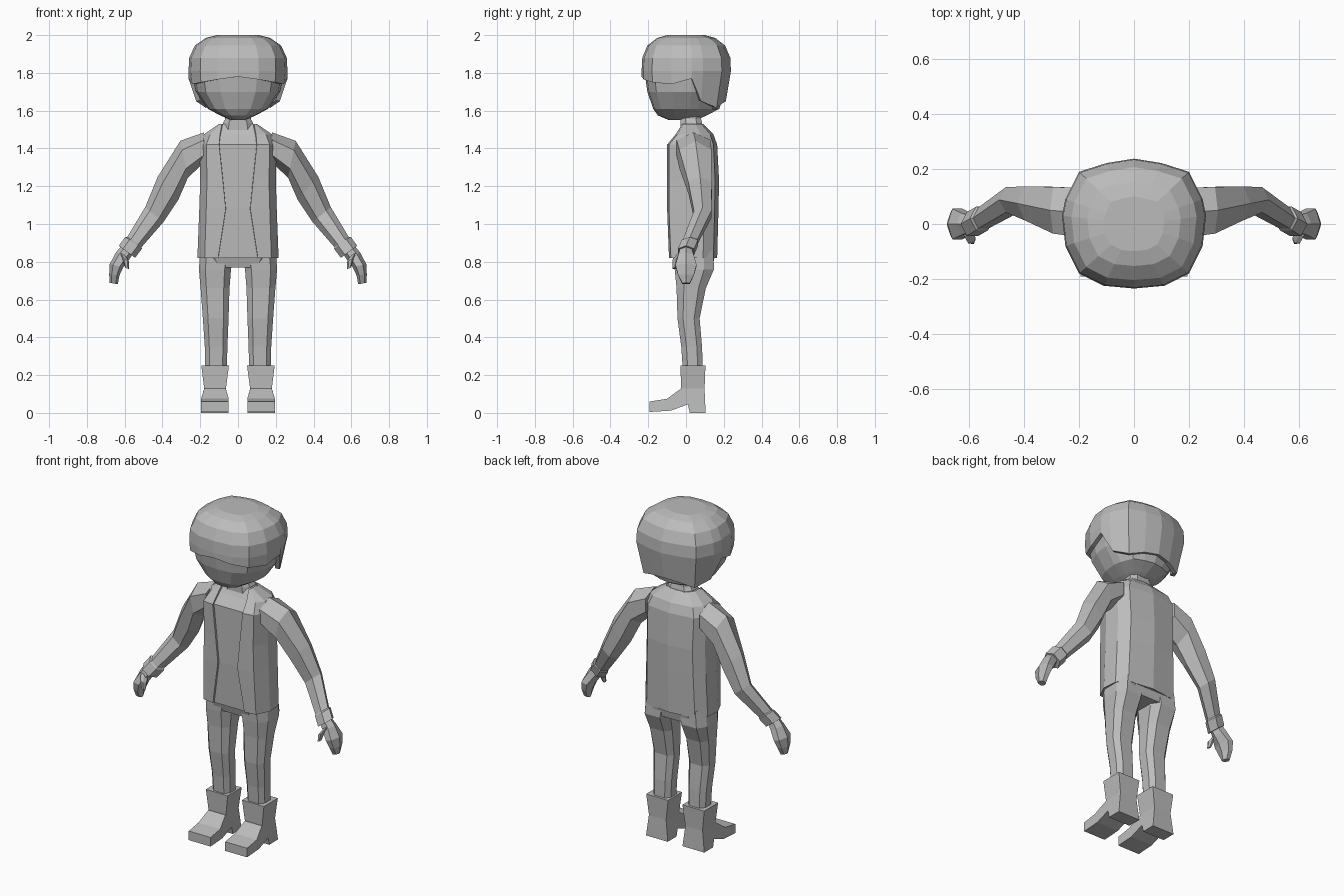
import bpy, bmesh, math
from mathutils import Vector

if "Cube" in bpy.data.objects:
    bpy.data.objects.remove(bpy.data.objects["Cube"])

grey = bpy.data.materials.new("light grey")
grey.diffuse_color = (0.5, 0.5, 0.5, 1)
grey.use_nodes = True
grey.node_tree.nodes["Principled BSDF"].inputs["Base Color"].default_value = grey.diffuse_color


def finish(name, bm, mirror=False, thick=0):
    bmesh.ops.recalc_face_normals(bm, faces=bm.faces)
    me = bpy.data.meshes.new(name)
    bm.to_mesh(me)
    bm.free()
    me.materials.append(grey)
    ob = bpy.data.objects.new(name, me)
    bpy.context.collection.objects.link(ob)
    if thick:
        m = ob.modifiers.new("thickness", 'SOLIDIFY')
        m.thickness, m.offset = thick, -1
    if mirror:
        ob.modifiers.new("mirror", 'MIRROR').use_clip = False
    return ob


def loft(name, rings, closed=True, caps=(True, True), **kw):
    """Bridge a list of point rings into a faceted skin."""
    bm = bmesh.new()
    vs = [[bm.verts.new(p) for p in r] for r in rings]
    n = len(vs[0])
    for a, b in zip(vs, vs[1:]):
        for i in range(n if closed else n - 1):
            j = (i + 1) % n
            bm.faces.new((a[i], a[j], b[j], b[i]))
    if closed and caps[0]:
        bm.faces.new(vs[0])
    if closed and caps[1]:
        bm.faces.new(vs[-1])
    return finish(name, bm, **kw)


def full(half):
    """Complete a half ring running from front centre to back centre."""
    return half + [(-x, y, z) for x, y, z in reversed(half) if x > 1e-6]


def box8(z, x0, x1, y0, y1):
    """Chamfered box section."""
    cx, cy, hx, hy = (x0 + x1) / 2, (y0 + y1) / 2, (x1 - x0) / 2, (y1 - y0) / 2
    s = [(1, .5), (.6, 1), (-.6, 1), (-1, .5), (-1, -.5), (-.6, -1), (.6, -1), (1, -.5)]
    return [(cx + a * hx, cy + b * hy, z) for a, b in s]


def hexa(c, ux, uz, hy):
    """Six-sided limb section: width along (ux, 0, uz), depth along y."""
    out = []
    for k in range(6):
        a = k * math.pi / 3
        out.append(Vector(c) + Vector((ux * math.cos(a), hy / .866 * math.sin(a), uz * math.cos(a))))
    return out


# Head outline, front centre to back centre
skull = [(0, -.235), (.11, -.225), (.2, -.18), (.25, -.08), (.262, .03),
         (.25, .09), (.2, .19), (.1, .222), (0, .238)]

# Hair shell with a lower edge that differs by column
edge = [1.78, 1.765, 1.75, 1.74, 1.77, 1.65, 1.615, 1.64, 1.65]
rings = []
for z, s in [(2.0, .42), (1.985, .65), (1.945, .87), (1.88, .985), (1.81, 1)]:
    rings.append(full([(x * s, y * s, z) for x, y in skull]))
low = []
for (x, y), z in zip(skull, edge):
    s = 1 - max(0, 1.77 - z) * .95
    low.append((x * s, y * s, z))
rings.append(full(low))
loft("hair", rings, caps=(True, False), thick=.025)

# Head and face
loft("head", [full([(x * sx, y * sy + oy, z) for x, y in skull]) for z, sx, sy, oy in
              [(1.86, .88, .88, 0), (1.78, .91, .92, 0), (1.70, .85, .87, 0), (1.61, .61, .74, 0),
               (1.575, .36, .55, -.02), (1.55, .14, .3, -.02)]])

# Neck
loft("neck", [box8(1.45, -.09, .09, -.03, .09), box8(1.535, -.08, .08, -.03, .085),
              box8(1.555, -.068, .068, -.03, .08), box8(1.62, -.068, .068, -.04, .08)])

# Jacket, open at the front: height, opening, half width, front y, back y
body = [(.82, .105, .215, -.09, .165), (1.08, .065, .205, -.1, .172), (1.23, .08, .2, -.1, .175),
        (1.42, .1, .205, -.1, .165), (1.475, .095, .18, -.055, .145), (1.53, .085, .1, -.02, .09)]


def torso(z, op, w, yf, yb):
    return [(op, yf, z), (max(.82 * w, op + .006), yf + .01, z), (w, 0, z),
            (.97 * w, .55 * yb, z), (.75 * w, .88 * yb, z), (0, yb, z)]


loft("jacket", [full(torso(*r)) for r in body], closed=False, thick=.015)

# Shirt visible in the jacket opening
loft("shirt", [full([(0, yf + .01, z)] + torso(z, op * .9, w * .92, yf + .01, yb * .92))
               for z, op, w, yf, yb in body])

# Sleeves with a flared cuff
loft("sleeve", [hexa((.18, .04, 1.405), 0, .08, .09),
                hexa((.285, .05, 1.343), .02, .0975, .085),
                hexa((.37, .075, 1.19), .055, .06, .062),
                hexa((.443, .088, 1.05), .048, .04, .046),
                hexa((.548, .022, .905), .038, .027, .038),
                hexa((.553, .02, .9), .044, .032, .043),
                hexa((.588, 0, .853), .043, .032, .043)], mirror=True)

# Hands and thumbs
loft("hand", [hexa((.585, 0, .865), .03, .022, .03),
              hexa((.612, 0, .83), .034, .02, .04),
              hexa((.643, 0, .78), .036, .008, .056),
              hexa((.655, 0, .73), .027, .003, .042),
              hexa((.658, 0, .685), .022, .004, .02)], mirror=True)
loft("thumb", [hexa((.61, -.02, .84), .02, .012, .022),
               hexa((.595, -.05, .81), .018, .01, .02),
               hexa((.588, -.06, .765), .01, .004, .012)], mirror=True)

# Trousers
loft("trouser_seat", [box8(.92, -.19, .19, -.07, .14), box8(.82, -.2, .2, -.07, .15),
                      box8(.77, -.17, .17, -.055, .14)])
loft("trouser_leg", [box8(.86, .02, .2, -.065, .145), box8(.76, .037, .207, -.06, .148),
                     box8(.66, .045, .198, -.05, .105), box8(.5, .05, .186, -.045, .072),
                     box8(.35, .056, .176, -.025, .085), box8(.2, .06, .172, -.015, .09)], mirror=True)


# Boots: square shaft above a profiled foot with a heel
def box4(z, x0, x1, y0, y1):
    return [(x0, y0, z), (x1, y0, z), (x1, y1, z), (x0, y1, z)]


loft("boot_shaft", [box4(.25, .048, .194, -.03, .103), box4(.12, .065, .178, -.025, .098)], mirror=True)
foot = [(-.192, .005), (-.192, .06), (-.1, .075), (-.028, .128), (.098, .13),
        (.104, 0), (.02, 0), (.01, .045), (-.08, .012)]
loft("boot_foot", [[(.122 + side * (.073 if z < .1 else .057), y, z) for y, z in foot]
                   for side in (-1, 1)], mirror=True)
